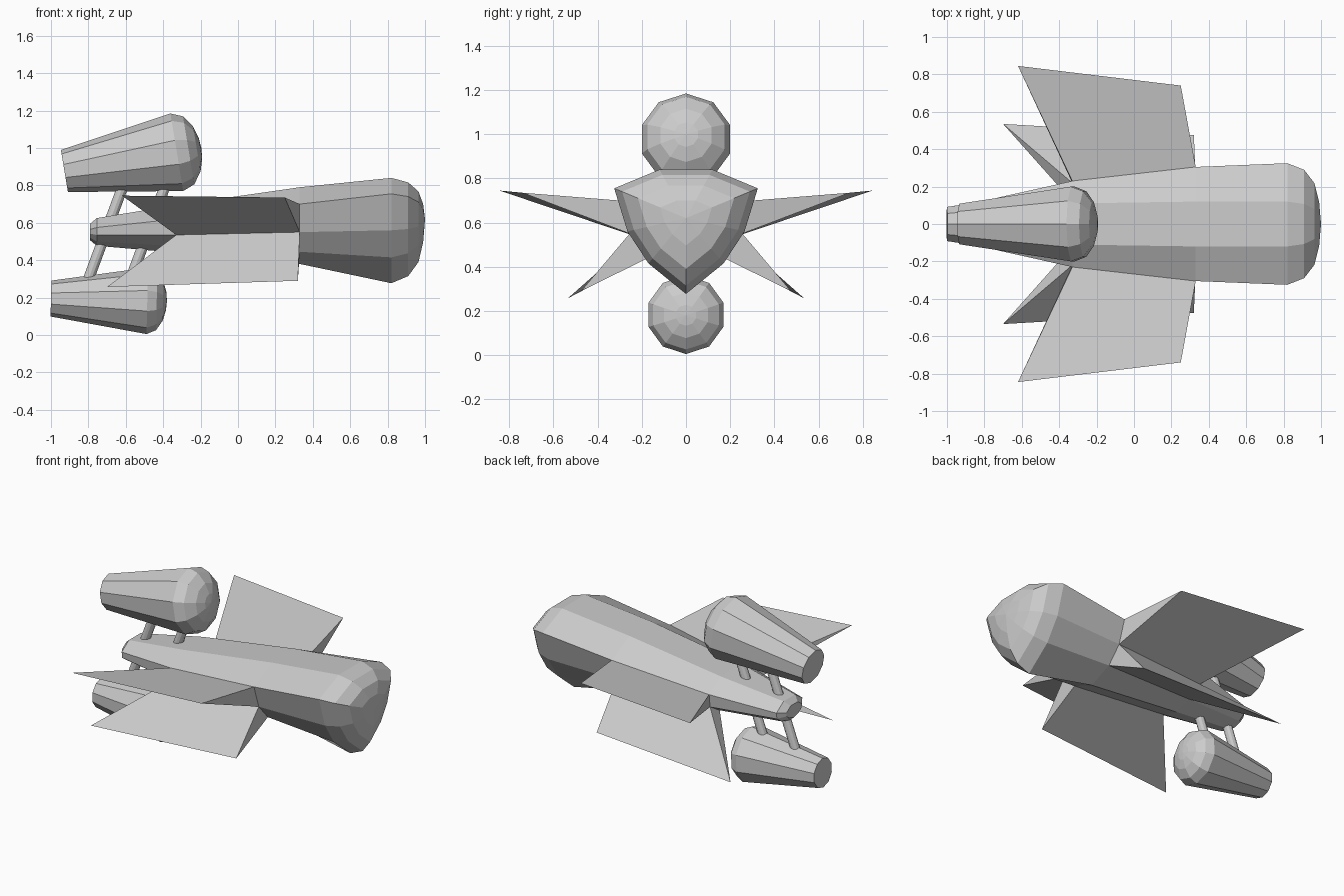
import bpy
from math import sin, cos, pi, atan2, hypot
from mathutils import Vector

if "Cube" in bpy.data.objects:
    bpy.data.objects.remove(bpy.data.objects["Cube"])


def make(name, verts, faces):
    mesh = bpy.data.meshes.new(name)
    mesh.from_pydata([tuple(v) for v in verts], [], faces)
    ob = bpy.data.objects.new(name, mesh)
    bpy.context.collection.objects.link(ob)
    # consistent outward normals
    import bmesh
    bm = bmesh.new()
    bm.from_mesh(mesh)
    bmesh.ops.recalc_face_normals(bm, faces=bm.faces)
    bm.to_mesh(mesh)
    bm.free()
    return ob


def loft(name, rings, apex):
    """Skin equal-sized rings; first ring is capped flat, last closes on apex."""
    n = len(rings[0])
    verts = [v for r in rings for v in r] + [apex]
    faces = [tuple(range(n))]
    for k in range(len(rings) - 1):
        for i in range(n):
            j = (i + 1) % n
            faces.append((k * n + i, k * n + j, (k + 1) * n + j, (k + 1) * n + i))
    last = (len(rings) - 1) * n
    faces += [(last + i, last + (i + 1) % n, len(verts) - 1) for i in range(n)]
    return make(name, verts, faces)


# Hull: half sections (y, z) from top edge round to the keel
SECTIONS = [
    (-0.755, [(0.06, 0.625), (0.135, 0.575), (0.13, 0.535), (0.08, 0.50), (0, 0.477)]),
    (-0.33, [(0.11, 0.695), (0.23, 0.62), (0.22, 0.535), (0.12, 0.475), (0, 0.44)]),
    (0.33, [(0.12, 0.79), (0.305, 0.70), (0.255, 0.55), (0.16, 0.445), (0, 0.38)]),
    (0.82, [(0.12, 0.84), (0.325, 0.755), (0.265, 0.56), (0.17, 0.415), (0, 0.277)]),
]


def full_ring(x, half):
    return ([Vector((x, y, z)) for y, z in half]
            + [Vector((x, -y, z)) for y, z in reversed(half[:-1])])


def scaled(ring, centre, s, x):
    return [Vector((x, v.y * s, centre + (v.z - centre) * s)) for v in ring]


rings = [full_ring(x, h) for x, h in SECTIONS]
tail = scaled(rings[0], 0.55, 0.6, -0.79)
nose = [scaled(rings[-1], 0.62, s, x) for s, x in ((0.89, 0.91), (0.67, 0.965), (0.36, 0.99))]
loft("hull", [tail] + rings + nose, (1.0, 0, 0.62))

# Wings: wedges growing out of a hull side panel to a sharp tip edge
WINGS = {
    "upper_wing": (1, (-0.62, 0.845, 0.745), (0.25, 0.74, 0.735)),
    "lower_wing": (2, (-0.70, 0.535, 0.257), (0.32, 0.475, 0.29)),
}
for name, (i, tip_back, tip_front) in WINGS.items():
    back, front = rings[1], rings[2]
    pts = [back[i], back[i + 1], front[i], front[i + 1], Vector(tip_back), Vector(tip_front)]
    for side, s in (("left", 1), ("right", -1)):
        make(f"{name}_{side}", [(p.x, p.y * s, p.z) for p in pts],
             [(0, 1, 3, 2), (0, 2, 5, 4), (1, 4, 5, 3), (0, 4, 1), (2, 3, 5)])


# Engines: ten-sided cones with a domed front
def engine(name, rear, r_rear, front, r_front, dome):
    a, b = Vector(rear), Vector(front)
    axis = (b - a).normalized()
    up = Vector((-axis.z, 0, axis.x))

    def ring(c, r):
        return [c + up * r * cos(2 * pi * i / 10) + Vector((0, 1, 0)) * r * sin(2 * pi * i / 10)
                for i in range(10)]
    domes = [ring(b + axis * dome * sin(t), r_front * cos(t)) for t in (0, 0.5, 0.95, 1.3)]
    loft(name, [ring(a, r_rear)] + domes, b + axis * dome)


engine("upper_engine", (-0.928, 0, 0.877), 0.114, (-0.327, 0, 0.977), 0.21, 0.133)
engine("lower_engine", (-1.0, 0, 0.195), 0.096, (-0.485, 0, 0.183), 0.178, 0.105)

# Slanted struts running through the hull between the engines
for name, x in (("rear_strut", -0.71), ("front_strut", -0.485)):
    dx, dz = 0.215, 0.58
    bpy.ops.mesh.primitive_cylinder_add(vertices=12, radius=0.029, depth=hypot(dx, dz),
                                        location=(x, 0, 0.54), rotation=(0, atan2(dx, dz), 0))
    bpy.context.object.name = name
